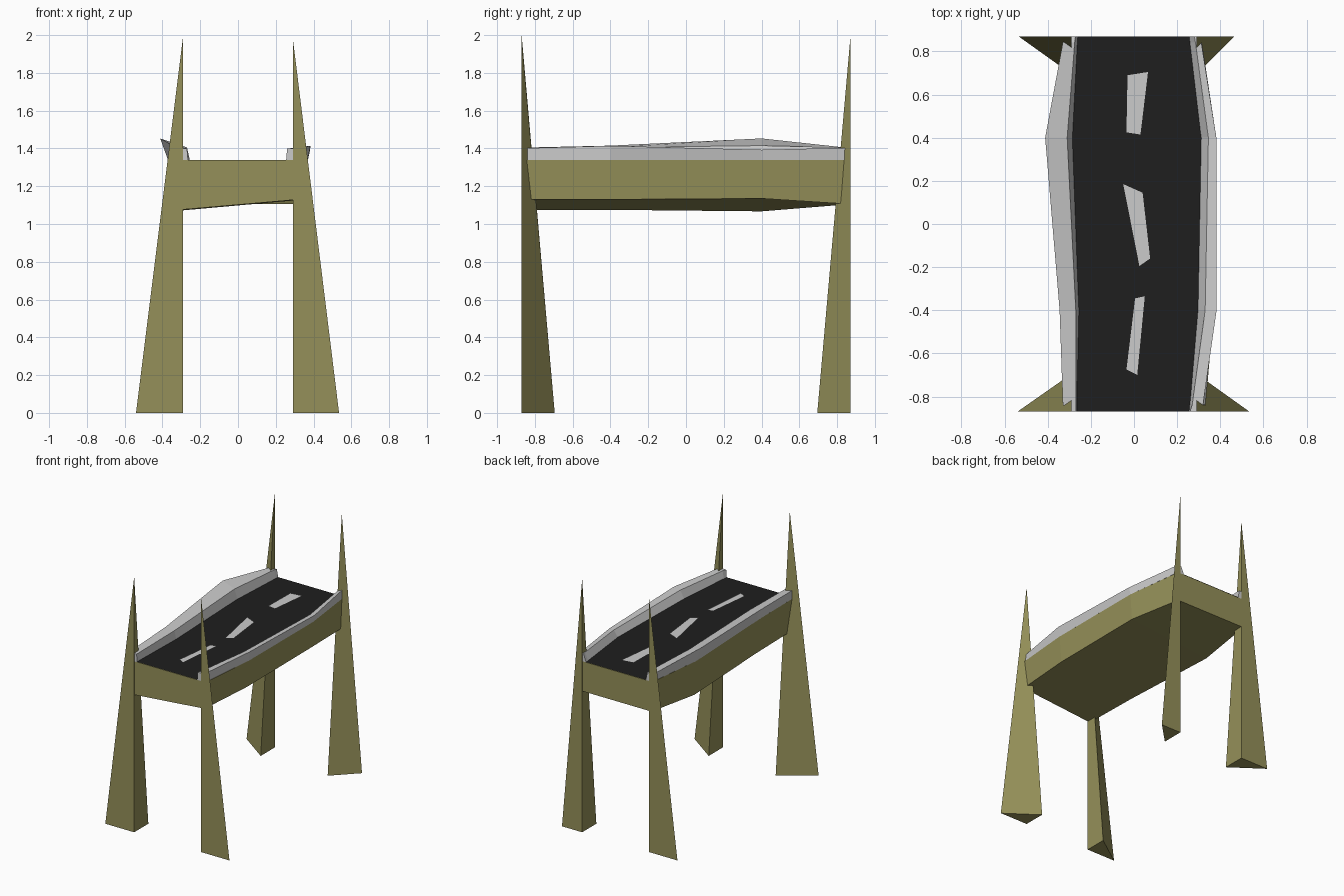
import bpy


def material(name, color):
    m = bpy.data.materials.new(name)
    m.diffuse_color = (*color, 1)
    return m


OLIVE = material("olive", (0.30, 0.28, 0.10))
BLACK = material("asphalt", (0.013, 0.013, 0.013))


def make(name, verts, faces, mat=None):
    me = bpy.data.meshes.new(name)
    me.from_pydata(verts, [], faces)
    ob = bpy.data.objects.new(name, me)
    bpy.context.collection.objects.link(ob)
    if mat:
        me.materials.append(mat)
    # consistent outward normals
    import bmesh
    bm = bmesh.new()
    bm.from_mesh(me)
    bmesh.ops.recalc_face_normals(bm, faces=bm.faces)
    if len(faces) == 1 and bm.faces[:][0].normal.z < 0:
        bmesh.ops.reverse_faces(bm, faces=bm.faces)
    bm.to_mesh(me)
    bm.free()
    return ob


def loft(name, sections, mat=None):
    """Skin four-point (x, z) sections placed along y."""
    verts = [(x, y, z) for y, pts in sections for x, z in pts]
    faces = [(0, 1, 2, 3), tuple(range(len(verts) - 4, len(verts)))]
    for s in range(len(sections) - 1):
        for i in range(4):
            a, b = s * 4 + i, s * 4 + (i + 1) % 4
            faces.append((a, b, b + 4, a + 4))
    return make(name, verts, faces, mat)


# Four tapering three-sided pillars
for name, sx, sy, out, top in (
        ("front_left", -1, -1, 0.54, 2.0), ("front_right", 1, -1, 0.535, 1.985),
        ("back_left", -1, 1, 0.535, 1.985), ("back_right", 1, 1, 0.465, 1.985)):
    make(name + "_pillar",
         [(sx * 0.29, sy * 0.87, 0), (sx * out, sy * 0.87, 0),
          (sx * 0.29, sy * 0.695, 0), (sx * 0.29, sy * 0.87, top)],
         [(0, 1, 2), (0, 1, 3), (1, 2, 3), (2, 0, 3)], OLIVE)

# Deck: y, left top x, right top x, left bottom x/z, right bottom x/z
DECK = [(-0.869, -0.33, 0.33, -0.31, 1.075, 0.32, 1.13),
        (-0.4, -0.335, 0.37, -0.32, 1.075, 0.355, 1.13),
        (0.4, -0.37, 0.37, -0.35, 1.067, 0.355, 1.135),
        (0.869, -0.32, 0.31, -0.31, 1.105, 0.31, 1.105)]
loft("deck", [(y, [(lt, 1.339), (rt, 1.339), (rb, rz), (lb, lz)])
              for y, lt, rt, lb, lz, rb, rz in DECK], OLIVE)

# Kerb rails: y, inner bottom x, inner top x/z, outer top x/z, outer bottom x
LEFT = [(-0.869, -0.265, -0.27, 1.40, -0.29, 1.40, -0.29),
        (-0.838, -0.265, -0.27, 1.40, -0.33, 1.405, -0.33),
        (-0.4, -0.255, -0.27, 1.405, -0.345, 1.415, -0.335),
        (0.4, -0.285, -0.31, 1.415, -0.412, 1.453, -0.37),
        (0.842, -0.262, -0.275, 1.405, -0.33, 1.405, -0.32),
        (0.869, -0.26, -0.272, 1.40, -0.29, 1.40, -0.29)]
RIGHT = [(-0.869, 0.255, 0.26, 1.40, 0.29, 1.40, 0.29),
         (-0.838, 0.258, 0.27, 1.40, 0.32, 1.402, 0.33),
         (-0.4, 0.295, 0.33, 1.40, 0.383, 1.414, 0.37),
         (0.4, 0.31, 0.345, 1.39, 0.382, 1.393, 0.37),
         (0.842, 0.258, 0.285, 1.40, 0.312, 1.403, 0.315),
         (0.869, 0.255, 0.28, 1.40, 0.29, 1.40, 0.29)]
for name, rows in (("left_rail", LEFT), ("right_rail", RIGHT)):
    loft(name, [(y, [(ib, 1.338), (it, iz), (ot, oz), (ob, 1.338)])
                for y, ib, it, iz, ot, oz, ob in rows])

# Road surface between the rails
edge = [(r[1] - 0.005, r[0]) for r in LEFT] + [(r[1] + 0.005, r[0]) for r in reversed(RIGHT)]
make("road", [(x, y, 1.341) for x, y in edge], [tuple(range(len(edge)))], BLACK)

# Crooked lane dashes
DASHES = [[(-0.03, 0.69), (0.065, 0.705), (0.03, 0.415), (-0.035, 0.425)],
          [(-0.05, 0.185), (0.04, 0.145), (0.075, -0.16), (0.025, -0.195)],
          [(0.005, -0.345), (0.05, -0.335), (0.015, -0.70), (-0.035, -0.675)]]
for i, pts in enumerate(DASHES):
    make(f"lane_dash_{i + 1}", [(x, y, 1.346) for x, y in pts], [(0, 1, 2, 3)])
